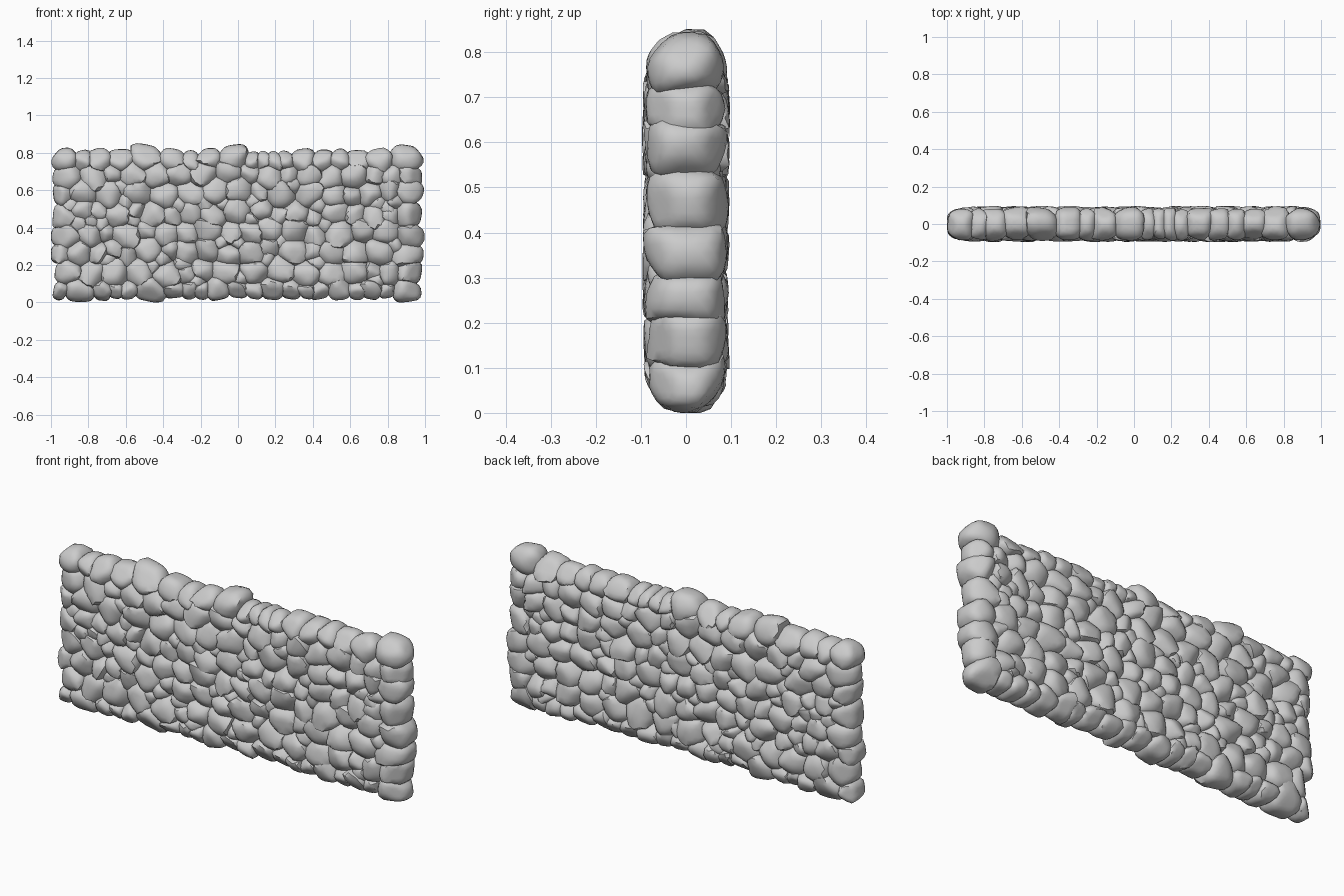
import bpy, bmesh, math, random
from mathutils import Vector

if "Cube" in bpy.data.objects:
    bpy.data.objects.remove(bpy.data.objects["Cube"])

random.seed(11)
W, PITCH, COURSES = 0.985, 0.104, 8
P = 12  # roundness of the stones: higher is more faceted

# stone widths (left to right) for the visible bottom and top courses
BOTTOM = [.07, .16, .09, .07, .08, .17, .10, .07, .07, .12, .10, .09, .12, .10, .07, .10, .11, .08, .10, .07, .17]
TOP = [.12, .08, .11, .12, .17, .12, .08, .11, .16, .06, .06, .06, .07, .12, .10, .09, .11, .12, .18]


def random_course():
    out = []
    while sum(out) < 1.9:
        out.append(random.choice([.08, .10, .12, .13, .14, .16]) + random.uniform(-.01, .01))
    return out


# centres: (x, z, radius, half width, course)
stones = []
for c in range(COURSES):
    widths = BOTTOM if c == 0 else TOP if c == COURSES - 1 else random_course()
    k = 2 * W / sum(widths)
    x = -W
    for w in widths:
        w *= k
        z = 0.060 + PITCH * c
        if 0 < c < COURSES - 1:
            z += random.uniform(-.02, .02)
        elif c:
            z = 0.757 + (w - .1) * .15
        r = min(max(w / 2, .036), .064)
        stones.append((x + w / 2, z, r, w / 2, c))
        x += w

# small filler stones in the leftover gaps
for _ in range(6000):
    x, z = random.uniform(-.95, .95), random.uniform(.05, .78)
    gap = min(math.hypot(x - s[0], z - s[1]) - s[2] for s in stones)
    if gap > .016 and len(stones) < 185:
        stones.append((x, z, min(gap + .012, .04), min(gap + .02, .04), COURSES))


def stone_planes(i):
    """Bounding planes (normal, distance) of one stone around its centre."""
    x, z, r, hw, c = stones[i]
    u = random.uniform
    planes = []
    for j, (x2, z2, r2, _, _) in enumerate(stones):
        dx, dz = x2 - x, z2 - z
        L = math.hypot(dx, dz)
        if j != i and L < .24:
            h = (L * L + r * r - r2 * r2) / (2 * L) + .009
            planes.append((Vector((dx / L, u(-.15, .15), dz / L)).normalized(), max(h, .015)))
    # limits of the wall and of the stone's own size
    rise = (.838 if hw > .075 else .820 + u(-.010, .006)) - z
    base = z - (.006 if hw > .07 else .020 + u(-.008, .008))
    limits = [(Vector((1, u(-.15, .15), u(-.2, .2))), min(1.0 - x - u(0, .03), hw * 1.4), c < COURSES and x + hw > .96),
              (Vector((-1, u(-.15, .15), u(-.2, .2))), min(1.0 + x - u(0, .03), hw * 1.4), c < COURSES and x - hw < -.96),
              (Vector((u(-.2, .2), u(-.2, .2), 1)), min(rise, r * 1.5), c == COURSES - 1),
              (Vector((u(-.2, .2), u(-.2, .2), -1)), min(base, r * 1.5), c == 0)]
    for n, h, outer in limits:
        planes.append((n.normalized(), h))
        if outer:  # stones on the wall's rim taper outwards and have rounded corners
            for s in (-1, 1):
                m = n + Vector((0, s * u(.9, 1.3), 0))
                planes.append((m.normalized(), (h + abs(m.y) * u(.02, .055)) / m.length))
                m = n + Vector((0, s * 3, 0))
                planes.append((m.normalized(), (h * .5 + abs(m.y) * u(.068, .088)) / m.length))
                side = hw if abs(n.z) > .5 else .052
                across = Vector((1, 0, 0)) if abs(n.z) > .5 else Vector((0, 0, 1))
                m = n + across * s * u(.8, 1.2)
                planes.append((m.normalized(), (h + side) / m.length * u(.76, .90)))
    # front and back faces, slightly tilted
    for s in (-1, 1):
        n = Vector((u(-.28, .28), s, u(-.28, .28))).normalized()
        planes.append((n, u(.080, .096) - (.010 if c == COURSES else 0)))
        # chipped corners
        for _ in range(5):
            a = u(0, 2 * math.pi)
            n = Vector((math.cos(a), s * u(.7, 1.5), math.sin(a))).normalized()
            planes.append((n, (.09 * abs(n.y) + r * math.hypot(n.x, n.z)) * u(.74, .93)))
    return planes


def add_stone(bm, i):
    """Round a sphere onto the soft intersection of the stone's planes."""
    planes = stone_planes(i)
    x, z, r, hw, _ = stones[i]
    centre = Vector((x, 0, z))
    for v in bmesh.ops.create_icosphere(bm, subdivisions=3, radius=1)["verts"]:
        # stretch directions so samples spread evenly over the deep stones
        d = Vector((v.co.x * hw, v.co.y * .085, v.co.z * r)).normalized()
        total = sum(max(0, d.dot(n) / h) ** P for n, h in planes)
        v.co = centre + d * total ** (-1 / P) * 1.04


# one object per course, plus the fillers
for c in range(COURSES + 1):
    bm = bmesh.new()
    for i, s in enumerate(stones):
        if s[4] == c:
            add_stone(bm, i)
    # ease anything that overshoots back inside the wall's thickness
    for v in bm.verts:
        v.co.z = max(v.co.z, 0)
        v.co.x = max(-1, min(1, v.co.x))
        over = abs(v.co.y) - .085
        if over > 0:
            v.co.y = math.copysign(.085 + .013 * math.tanh(over / .013), v.co.y)
    name = "filler_stones" if c == COURSES else f"stone_course_{c + 1}"
    me = bpy.data.meshes.new(name)
    bm.to_mesh(me)
    bm.free()
    ob = bpy.data.objects.new(name, me)
    bpy.context.collection.objects.link(ob)
    bpy.context.view_layer.objects.active = ob
    ob.select_set(True)
    bpy.ops.object.shade_smooth_by_angle(angle=math.radians(40))
    ob.select_set(False)
